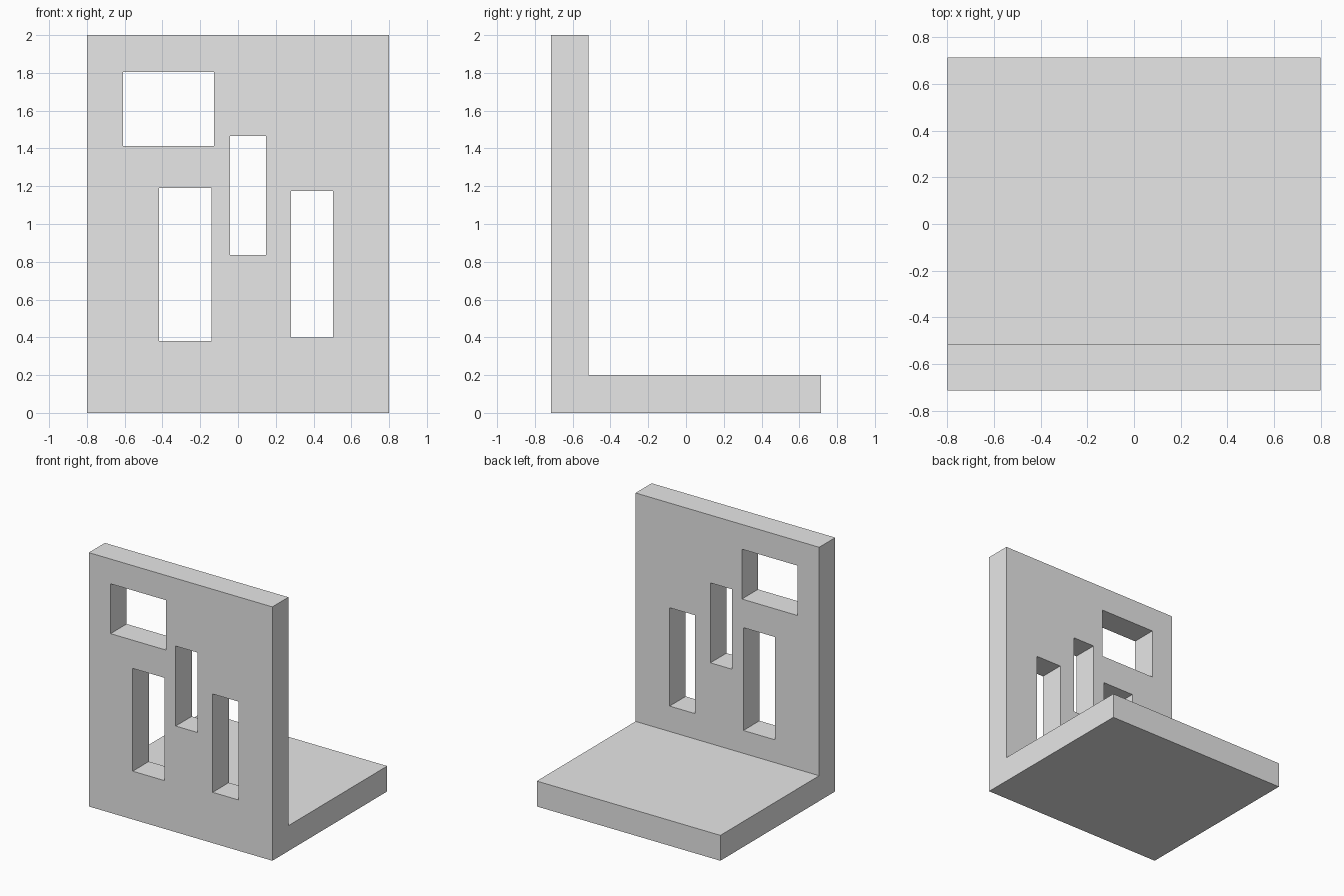
import bpy
import bmesh

if "Cube" in bpy.data.objects:
    bpy.data.objects.remove(bpy.data.objects["Cube"], do_unlink=True)

WIDTH, HEIGHT, DEPTH = 1.6, 2.0, 1.43
THICK = 0.2
FRONT, BACK = -DEPTH / 2, DEPTH / 2

grey = bpy.data.materials.new("light_grey")
grey.use_nodes = True
grey.diffuse_color = (0.8, 0.8, 0.8, 1)
grey.node_tree.nodes["Principled BSDF"].inputs["Base Color"].default_value = (0.8, 0.8, 0.8, 1)


def extrude_profile(name, points, offset):
    """Make a solid by extruding a closed outline along an offset."""
    bm = bmesh.new()
    face = bm.faces.new([bm.verts.new(p) for p in points])
    result = bmesh.ops.extrude_face_region(bm, geom=[face])
    moved = [v for v in result["geom"] if isinstance(v, bmesh.types.BMVert)]
    bmesh.ops.translate(bm, verts=moved, vec=offset)
    bmesh.ops.recalc_face_normals(bm, faces=bm.faces)
    mesh = bpy.data.meshes.new(name)
    bm.to_mesh(mesh)
    bm.free()
    mesh.materials.append(grey)
    obj = bpy.data.objects.new(name, mesh)
    bpy.context.collection.objects.link(obj)
    return obj


# L-shaped body: upright wall at the front, floor slab behind it
outline = [(FRONT, 0), (BACK, 0), (BACK, THICK), (FRONT + THICK, THICK),
           (FRONT + THICK, HEIGHT), (FRONT, HEIGHT)]
body = extrude_profile("wall_and_floor", [(-WIDTH / 2, y, z) for y, z in outline], (WIDTH, 0, 0))

# Rectangular openings through the wall: left, right, bottom, top
openings = [
    (-0.61, -0.127, 1.412, 1.805),
    (-0.417, -0.14, 0.38, 1.19),
    (-0.042, 0.148, 0.836, 1.466),
    (0.28, 0.503, 0.4, 1.175),
]
cutters = []
for x0, x1, z0, z1 in openings:
    y = FRONT - 0.1
    corners = [(x0, y, z0), (x1, y, z0), (x1, y, z1), (x0, y, z1)]
    cutter = extrude_profile("opening_cutter", corners, (0, THICK + 0.2, 0))
    cutter.hide_render = True
    cutters.append(cutter)
    cut = body.modifiers.new("opening", "BOOLEAN")
    cut.operation = "DIFFERENCE"
    cut.solver = "EXACT"
    cut.object = cutter

# Apply the cuts and drop the cutters
bpy.context.view_layer.objects.active = body
body.select_set(True)
for cut in list(body.modifiers):
    bpy.ops.object.modifier_apply(modifier=cut.name)
for cutter in cutters:
    bpy.data.objects.remove(cutter, do_unlink=True)
